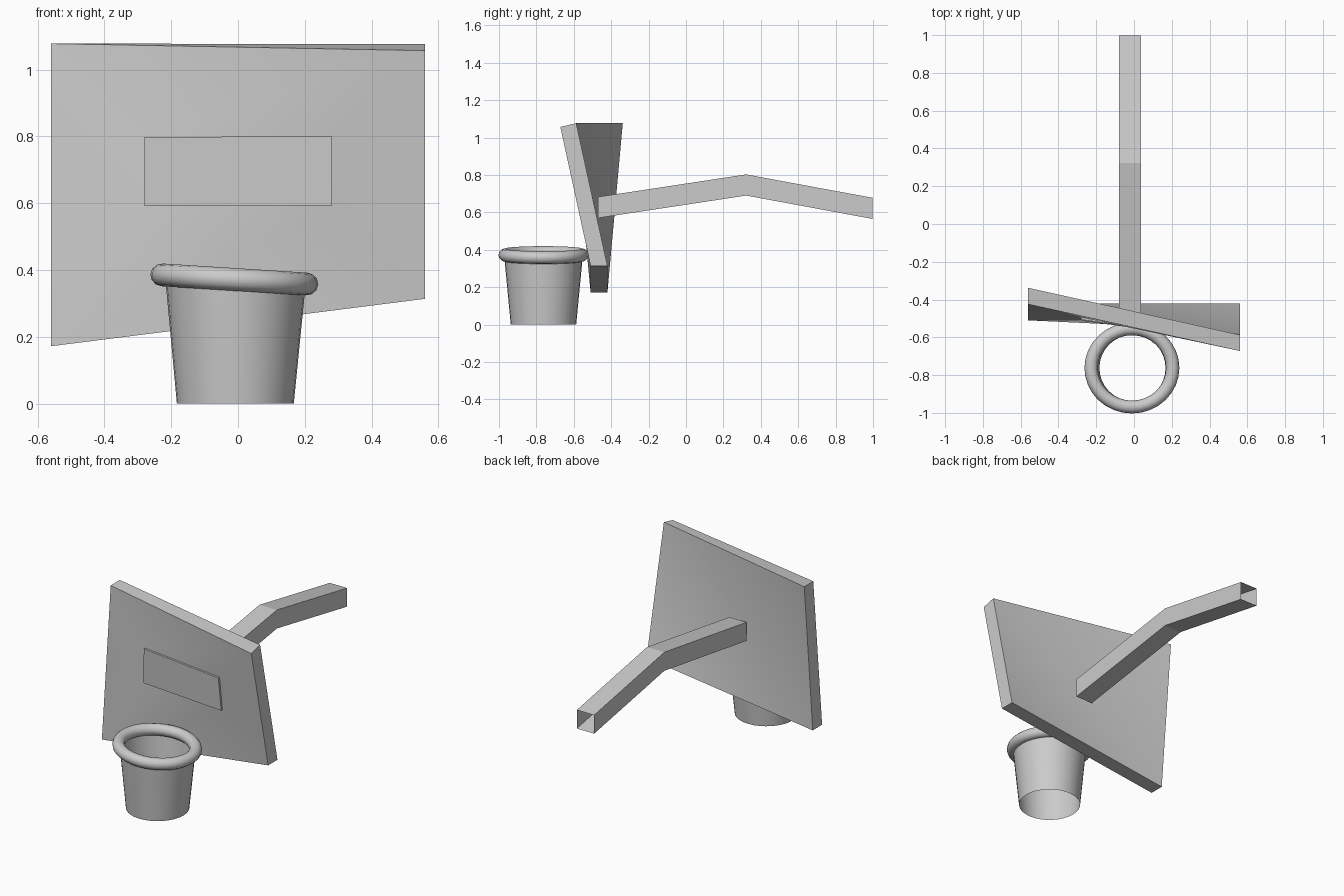
import bpy, bmesh, math
from mathutils import Vector

if "Cube" in bpy.data.objects:
    bpy.data.objects.remove(bpy.data.objects["Cube"])


def make(name, verts, faces, angle=30):
    mesh = bpy.data.meshes.new(name)
    mesh.from_pydata([tuple(v) for v in verts], [], faces)
    bm = bmesh.new()
    bm.from_mesh(mesh)
    bmesh.ops.recalc_face_normals(bm, faces=bm.faces)
    bm.to_mesh(mesh)
    bm.free()
    obj = bpy.data.objects.new(name, mesh)
    bpy.context.collection.objects.link(obj)
    bpy.ops.object.select_all(action='DESELECT')
    bpy.context.view_layer.objects.active = obj
    obj.select_set(True)
    bpy.ops.object.shade_smooth_by_angle(angle=math.radians(angle))
    return obj


def bridge(a, b, n):
    """Quads between two closed rings of n vertices starting at a and b."""
    return [(a + i, a + (i + 1) % n, b + (i + 1) % n, b + i) for i in range(n)]


# Backboard: twisted slab, corners ordered BL, BR, TR, TL
front = [Vector(p) for p in ((-.56, -.51, .172), (.56, -.51, .314),
                             (.56, -.672, 1.057), (-.56, -.425, 1.078))]
back = [(-.56, -.42, .172), (.56, -.42, .314), (.56, -.587, 1.077), (-.56, -.338, 1.078)]


def on_front(x, z):
    u = (x + .56) / 1.12
    low, high = front[0].lerp(front[1], u), front[3].lerp(front[2], u)
    return low.lerp(high, (z - low.z) / (high.z - low.z))


# Raised target panel in the middle of the front face
inset = [on_front(x, z) for x, z in ((-.28, .592), (.28, .592), (.28, .801), (-.28, .798))]
raised = [p + Vector((0, -.012, 0)) for p in inset]
make("backboard", back + front + inset + raised,
     [(0, 1, 2), (0, 2, 3)] + bridge(0, 4, 4) + bridge(4, 8, 4)
     + bridge(8, 12, 4) + [(12, 13, 14, 15)])

# Support arm: bent square tube with open ends
arm = []
for y, z in ((-.47, .57), (.322, .69), (.998, .565)):
    arm += [(-.08, y, z), (.037, y, z), (.037, y, z + .113), (-.08, y, z + .113)]
make("support_arm", arm, bridge(0, 4, 4) + bridge(4, 8, 4), 5)

# Net: open tapered tube, its top edge slanted to follow the rim
N, CX, CY, TILT = 32, -.008, -.762, .063
net = []
for r, z, slope in ((.175, 0, 0), (.21, .365, TILT)):
    for i in range(N):
        a = 2 * math.pi * i / N
        net.append((CX + r * math.cos(a), CY + r * math.sin(a), z - slope * r * math.cos(a)))
make("net", net, bridge(0, N, N))

# Rim: slightly tilted ring
bpy.ops.mesh.primitive_torus_add(major_segments=N, minor_segments=12,
                                 major_radius=.207, minor_radius=.034,
                                 location=(-.011, CY, .372), rotation=(0, TILT, 0))
rim = bpy.context.object
rim.name = "rim"
rim.scale = (1.045, 1, 1)
bpy.ops.object.shade_smooth_by_angle(angle=math.radians(60))
